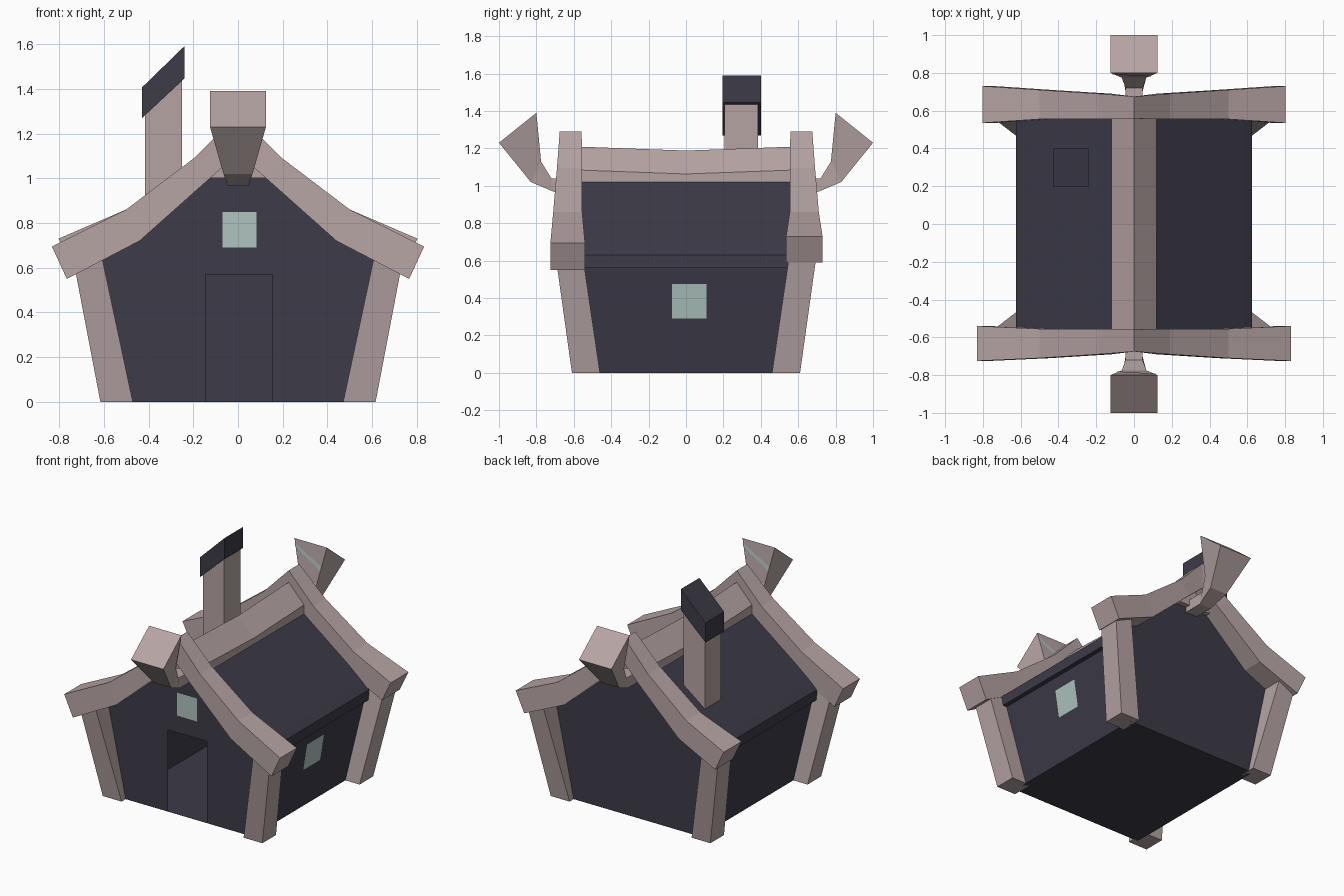
import bpy, bmesh
from mathutils import Vector

if "Cube" in bpy.data.objects:
    bpy.data.objects.remove(bpy.data.objects["Cube"])


def material(name, rgb):
    m = bpy.data.materials.new(name)
    m.diffuse_color = (*rgb, 1)
    m.use_nodes = True
    m.node_tree.nodes["Principled BSDF"].inputs["Base Color"].default_value = m.diffuse_color
    return m


WOOD = material("pale wood", (0.47, 0.372, 0.37))
DARK = material("dark slate", (0.046, 0.044, 0.065))
GLASS = material("pale glass", (0.43, 0.55, 0.53))


def finish(name, bm, mat, fix=True):
    if fix:
        bmesh.ops.recalc_face_normals(bm, faces=bm.faces)
    me = bpy.data.meshes.new(name)
    bm.to_mesh(me)
    bm.free()
    me.materials.append(mat)
    ob = bpy.data.objects.new(name, me)
    bpy.context.collection.objects.link(ob)
    return ob


def loft(name, rings, mat):
    """Skin a row of matching closed rings and cap both ends."""
    bm = bmesh.new()
    vs = [[bm.verts.new(p) for p in r] for r in rings]
    n = len(vs[0])
    for a, b in zip(vs, vs[1:]):
        for i in range(n):
            j = (i + 1) % n
            bm.faces.new((a[i], a[j], b[j], b[i]))
    bm.faces.new(vs[0])
    bm.faces.new(vs[-1])
    return finish(name, bm, mat)


def plate(name, pts, mat, facing):
    """Flat pane turned towards the given direction."""
    bm = bmesh.new()
    f = bm.faces.new([bm.verts.new(p) for p in pts])
    f.normal_update()
    if f.normal.dot(Vector(facing)) < 0:
        f.normal_flip()
    return finish(name, bm, mat, False)


def rect(x0, x1, y0, y1, zl, zr):
    """Ring whose height may differ between its left and right side."""
    return [(x0, y0, zl), (x1, y0, zr), (x1, y1, zr), (x0, y1, zl)]


# hollow house body: upright gables, leaning side walls, eaves, roof, door opening
WALL_Y = 0.565
half = [(0.505, 0), (0.595, 0.56), (0.625, 0.56), (0.625, 0.63), (0.58, 0.67), (0.12, 1.02)]
outline = half + [(0, 1.12)] + [(-x, z) for x, z in reversed(half)]
door = [(-0.145, 0), (-0.145, 0.57), (0.155, 0.57), (0.155, 0)]
bm = bmesh.new()
front = [bm.verts.new((x, -WALL_Y, z)) for x, z in outline]
back = [bm.verts.new((x, WALL_Y, z)) for x, z in outline]
opening = [bm.verts.new((x, -WALL_Y, z)) for x, z in door]
for i in range(len(outline) - 1):
    bm.faces.new((front[i], front[i + 1], back[i + 1], back[i]))
bm.faces.new(back)
bm.faces.new(front + opening)
bm.faces.new((front[-1], opening[0], opening[3], front[0], back[0], back[-1]))
finish("house_body", bm, DARK)

# leaning corner posts
for sx, nx in ((1, "right"), (-1, "left")):
    for sy, ny in ((1, "back"), (-1, "front")):
        rings = [[(sx * x, sy * y, z) for x, y in ((a, c), (b, c), (b, d), (a, d))]
                 for a, b, c, d, z in ((0.47, 0.615, 0.46, 0.61, 0),
                                       (0.615, 0.745, 0.56, 0.705, 0.68))]
        loft(f"{ny}_{nx}_post", rings, WOOD)

# curved gable boards: x/z of upper edge, x/z of lower edge, inner y, outer y
inner = [(0.5, 0.86, 0.44, 0.72, 0.555, 0.71), (0.19, 1.095, 0.12, 1.005, 0.555, 0.69)]
peak = (0, 1.29, 0, 1.11, 0.558, 0.675)
ends = {-1: (0.832, 0.695, 0.765, 0.55, 0.54, 0.725),
        1: (0.802, 0.73, 0.735, 0.59, 0.535, 0.73)}
for sy, nm in ((-1, "front"), (1, "back")):
    side = [ends[sy]] + inner
    path = [(1, s) for s in side] + [(1, peak)] + [(-1, s) for s in reversed(side)]
    rings = [[(k * xt, sy * yi, zt), (k * xt, sy * yo, zt),
              (k * xb, sy * yo, zb), (k * xb, sy * yi, zb)]
             for k, (xt, zt, xb, zb, yi, yo) in path]
    loft(f"{nm}_gable_board", rings, WOOD)

# sagging ridge cap
cap = [(-0.12, 1.0), (-0.12, 1.085), (0, 1.21), (0.12, 1.085), (0.12, 1.0)]
loft("ridge_cap", [[(x, y, z - s * (z > 1.05)) for x, z in cap]
                   for y, s in ((-0.6, 0), (0, 0.022), (0.6, 0))], WOOD)

# flared ridge horns: lower y/z, upper y/z, half width
horn = [(0.55, 0.965, 0.55, 1.04, 0.045), (0.70, 0.965, 0.72, 1.04, 0.045),
        (0.83, 1.02, 0.775, 1.13, 0.065), (1.0, 1.23, 0.8, 1.39, 0.125)]
for s, nm in ((-1, "front"), (1, "back")):
    loft(f"{nm}_horn", [[(-w, s * yl, zl), (w, s * yl, zl), (w, s * yu, zu), (-w, s * yu, zu)]
                        for yl, zl, yu, zu, w in horn], WOOD)
    # slanted pale stripe on the inner face of the horn
    pts = []
    for side, t in ((-1, 0.1), (-1, 0.2), (1, 0.65), (1, 0.53)):
        pts.append((s * side * (0.125 - 0.06 * t), s * (0.797 - 0.025 * t), 1.39 - 0.26 * t))
    plate(f"{nm}_horn_stripe", pts, GLASS, (0, -s, 0))

# chimney with slanted cap
loft("chimney", [rect(-0.415, -0.25, 0.205, 0.385, 0.7, 0.7),
                 rect(-0.415, -0.25, 0.205, 0.385, 1.32, 1.48)], WOOD)
loft("chimney_cap", [rect(-0.43, -0.24, 0.195, 0.4, 1.268, 1.445),
                     rect(-0.43, -0.24, 0.195, 0.4, 1.405, 1.59)], DARK)

# window panes
plate("front_window", [(x, -WALL_Y - 0.004, z) for x, z in
                       ((-0.07, 0.69), (0.083, 0.69), (0.083, 0.85), (-0.07, 0.85))],
      GLASS, (0, -1, 0))
plate("side_window", [(0.509 + 0.1607 * z, y, z) for y, z in
                      ((-0.075, 0.29), (0.11, 0.29), (0.11, 0.475), (-0.075, 0.475))],
      GLASS, (1, 0, 0))
